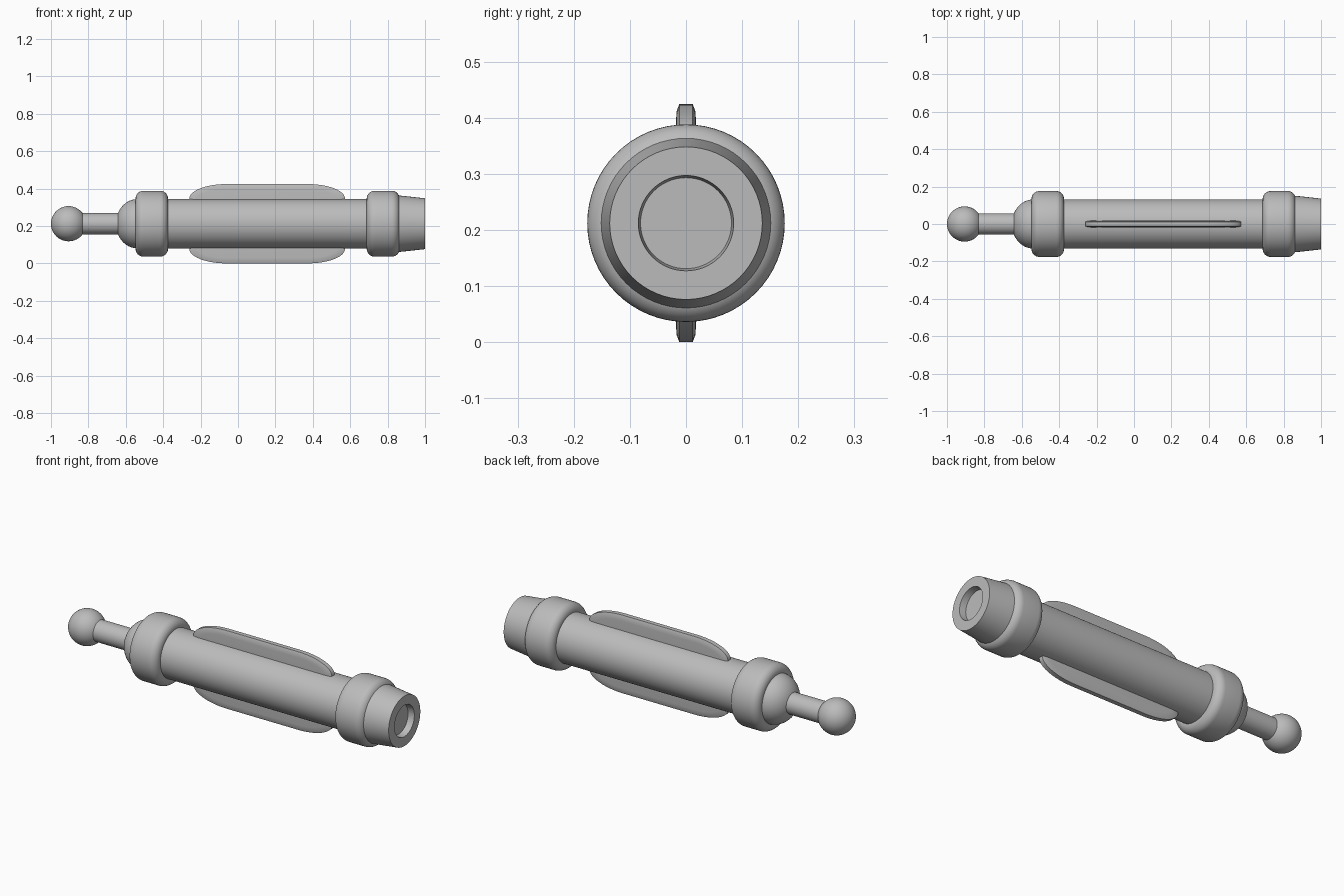
import bpy, bmesh
from math import sin, cos, pi, asin, radians

cube = bpy.data.objects.get("Cube")
if cube:
    bpy.data.objects.remove(cube)

AXIS_Z = 0.212
SEGMENTS = 64

grey = bpy.data.materials.new("plain grey")
grey.use_nodes = True
grey.diffuse_color = (0.5, 0.5, 0.5, 1)
grey.node_tree.nodes["Principled BSDF"].inputs["Base Color"].default_value = (0.5, 0.5, 0.5, 1)


def finish(name, bm):
    bmesh.ops.remove_doubles(bm, verts=bm.verts, dist=1e-5)
    bmesh.ops.recalc_face_normals(bm, faces=bm.faces)
    mesh = bpy.data.meshes.new(name)
    bm.to_mesh(mesh)
    bm.free()
    mesh.materials.append(grey)
    obj = bpy.data.objects.new(name, mesh)
    bpy.context.collection.objects.link(obj)
    bpy.ops.object.select_all(action='DESELECT')
    obj.select_set(True)
    bpy.context.view_layer.objects.active = obj
    bpy.ops.object.shade_smooth_by_angle(angle=radians(35))
    return obj


def bridge(bm, rings):
    for a, b in zip(rings, rings[1:]):
        for i in range(len(a)):
            j = (i + 1) % len(a)
            bm.faces.new((a[i], a[j], b[j], b[i]))


def lathe(name, profile):
    """Turn (x, radius) points about the long axis and cap both ends."""
    bm = bmesh.new()
    rings = []
    for x, r in profile:
        rings.append([bm.verts.new((x, r * cos(2 * pi * k / SEGMENTS),
                                    AXIS_Z + r * sin(2 * pi * k / SEGMENTS)))
                      for k in range(SEGMENTS)])
    bridge(bm, rings)
    bm.faces.new(rings[0])
    bm.faces.new(rings[-1])
    return finish(name, bm)


def arc(cx, cr, a, b, start, end, steps=8):
    return [(cx + a * cos(t), cr + b * sin(t))
            for t in (start + (end - start) * i / steps for i in range(steps + 1))]


def collar(name, x0, x1, radius=0.176, bevel=0.042):
    r = radius - bevel
    lathe(name, [(x0, 0.1)] + arc(x0 + bevel, r, bevel, bevel, pi, pi / 2)
          + arc(x1 - bevel, r, bevel, bevel, pi / 2, 0) + [(x1, 0.1)])


# Ball handle, rod and shoulder dome
lathe("end_ball", arc(-0.906, 0, 0.094, 0.094, pi - 0.01, 0.01, 32))
lathe("handle_rod", [(-0.85, 0.057), (-0.6, 0.057)])
lathe("shoulder_dome", arc(-0.54, 0, 0.113, 0.131, pi - asin(0.4), pi / 2, 14)
      + [(-0.5, 0.131)])

# Main tube with its two collars
lathe("main_tube", [(-0.5, 0.132), (0.75, 0.132)])
collar("left_end_collar", -0.548, -0.374)
collar("right_end_collar", 0.688, 0.864)

# Tapered tip with a shallow round recess
lathe("tapered_tip", [(0.8, 0.157), (0.862, 0.151), (1.0, 0.136),
                      (1.0, 0.085), (0.965, 0.081)])


def fin_outline(inset):
    """Rounded blade outline in x and height above the axis."""
    a, b = 0.2 - inset * 1.2, 0.077 - inset * 0.6
    x0, x1, base = -0.06, 0.372, 0.135 - inset * 0.4
    return ([(x0 - a, 0.1)] + arc(x0, base, a, b, pi, pi / 2, 12)
            + arc(x1, base, a, b, pi / 2, 0, 12) + [(x1 + a, 0.1)])


# Blades above and below the tube, thinner toward the rim
for name, side in (("top_fin", 1), ("bottom_fin", -1)):
    bm = bmesh.new()
    section = [(-0.018, 0.03), (-0.0165, 0.012), (-0.012, 0),
               (0.012, 0), (0.0165, 0.012), (0.018, 0.03)]
    rings = [[bm.verts.new((x, y, AXIS_Z + side * h)) for x, h in fin_outline(inset)]
             for y, inset in section]
    bridge(bm, rings)
    bm.faces.new(rings[0])
    bm.faces.new(rings[-1])
    finish(name, bm)
